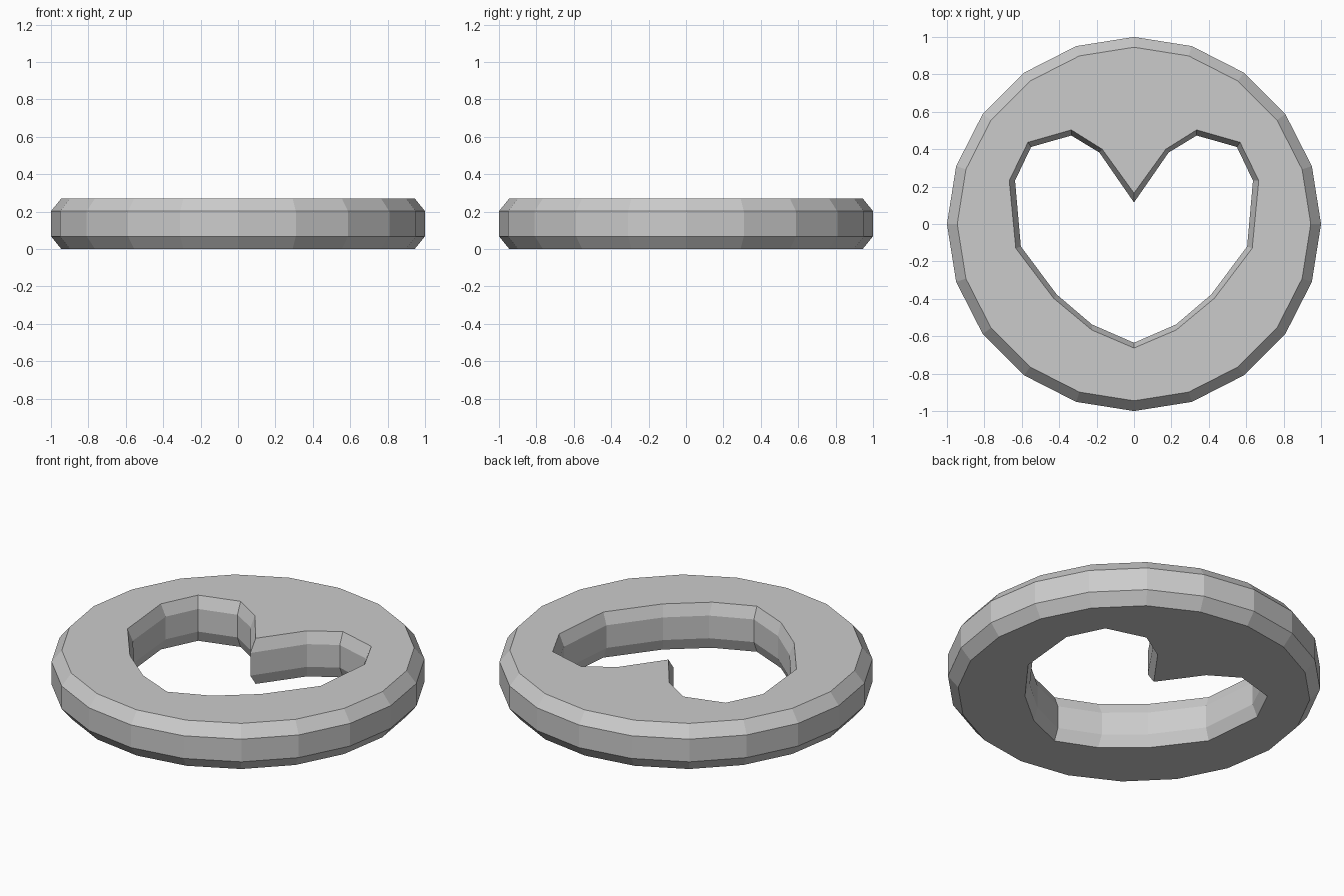
import bpy, bmesh
from math import sin, cos, pi

cube = bpy.data.objects.get("Cube")
if cube:
    bpy.data.objects.remove(cube, do_unlink=True)

HEIGHT, BEVEL_Z, BEVEL_XY, SIDES = 0.27, 0.068, 0.055, 20
LEVELS = [(0, True), (BEVEL_Z, False), (HEIGHT - BEVEL_Z, False), (HEIGHT, True)]

# Half outlines of the heart opening: at the flat faces and at the wall
HEART_WIDE = [(0, .165), (.17, .4), (.335, .503), (.567, .437), (.667, .232),
              (.632, -.13), (.43, -.397), (.225, -.567), (0, -.663)]
HEART_NARROW = [(0, .115), (.185, .382), (.335, .473), (.55, .412), (.636, .232),
                (.605, -.12), (.413, -.377), (.225, -.537), (0, -.635)]


def mirrored(half):
    return half + [(-x, y) for x, y in half[-2:0:-1]]


def circle(radius):
    return [(radius * sin(2 * pi * i / SIDES), radius * cos(2 * pi * i / SIDES))
            for i in range(SIDES)]


def skin_wall(bm, cap_outline, mid_outline):
    """Stack the outlines into a bevelled wall; return its end edge loops."""
    rings = [[bm.verts.new((x, y, z)) for x, y in (cap_outline if cap else mid_outline)]
             for z, cap in LEVELS]
    n = len(cap_outline)
    for low, high in zip(rings, rings[1:]):
        for i in range(n):
            j = (i + 1) % n
            bm.faces.new((low[i], low[j], high[j], high[i]))
    return [[bm.edges.get((r[i], r[(i + 1) % n])) for i in range(n)]
            for r in (rings[0], rings[-1])]


# Disc rim and heart-shaped opening
bm = bmesh.new()
rim = skin_wall(bm, circle(1 - BEVEL_XY), circle(1))
heart = skin_wall(bm, mirrored(HEART_WIDE), mirrored(HEART_NARROW))

# Flat top and bottom between rim and opening
for outer, inner in zip(rim, heart):
    bmesh.ops.triangle_fill(bm, edges=outer + inner, use_beauty=True)
bmesh.ops.recalc_face_normals(bm, faces=bm.faces)

mesh = bpy.data.meshes.new("heart_cutout_disc")
bm.to_mesh(mesh)
bm.free()
disc = bpy.data.objects.new("heart_cutout_disc", mesh)
bpy.context.scene.collection.objects.link(disc)

# Plain grey
grey = bpy.data.materials.new("light_grey")
grey.use_nodes = True
grey.diffuse_color = (0.6, 0.6, 0.6, 1)
grey.node_tree.nodes["Principled BSDF"].inputs["Base Color"].default_value = (0.6, 0.6, 0.6, 1)
mesh.materials.append(grey)
